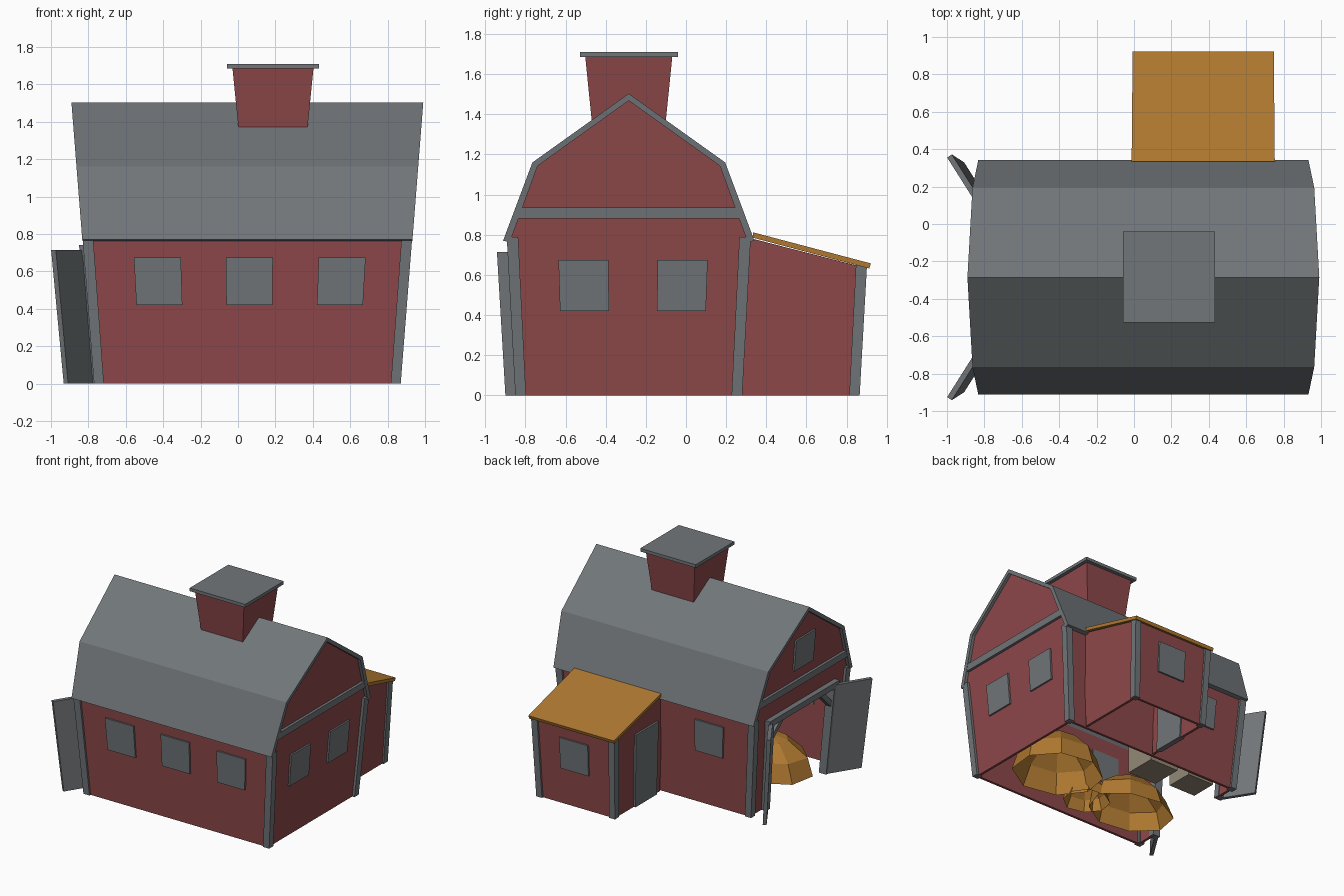
import bpy, bmesh, math, random
from mathutils import Vector

if "Cube" in bpy.data.objects:
    bpy.data.objects.remove(bpy.data.objects["Cube"])

random.seed(4)

def material(name, col):
    m = bpy.data.materials.new(name)
    m.diffuse_color = (*col, 1)
    m.use_nodes = True
    m.node_tree.nodes["Principled BSDF"].inputs["Base Color"].default_value = m.diffuse_color
    return m

RED = material("barn_red", (0.27, 0.065, 0.068))
GREY = material("trim_grey", (0.165, 0.18, 0.19))
GOLD = material("straw_gold", (0.43, 0.19, 0.03))
TAN = material("crate_tan", (0.29, 0.25, 0.18))

BARN = (0.05, -0.285)     # centres of outward flare
SHED = (0.37, 0.28)
FLARE = 0.096

def finish(bm, name, mat, c):
    """Flare upward around c (local plan coordinates) and make the object."""
    for v in bm.verts:
        k = 1 + FLARE * v.co.z if c else 1
        if c:
            v.co.x = c[0] + v.co.x * k
            v.co.y = c[1] + v.co.y * k
    bmesh.ops.recalc_face_normals(bm, faces=bm.faces)
    me = bpy.data.meshes.new(name)
    bm.to_mesh(me)
    bm.free()
    me.materials.append(mat)
    ob = bpy.data.objects.new(name, me)
    bpy.context.collection.objects.link(ob)
    return ob

def box(name, mat, x0, x1, y0, y1, z0, z1, c=BARN):
    bm = bmesh.new()
    bmesh.ops.create_cube(bm, size=1)
    for v in bm.verts:
        v.co = Vector((x0 if v.co.x < 0 else x1, y0 if v.co.y < 0 else y1, z0 if v.co.z < 0 else z1))
    return finish(bm, name, mat, c)

def prism(name, mat, pts, x0, x1, c=BARN):
    """Extrude a (y, z) outline along x."""
    bm = bmesh.new()
    f = bm.faces.new([bm.verts.new((x0, y, z)) for y, z in pts])
    r = bmesh.ops.extrude_face_region(bm, geom=[f])
    for v in r["geom"]:
        if isinstance(v, bmesh.types.BMVert):
            v.co.x = x1
    return finish(bm, name, mat, c)

# barn walls, open below
box("front_wall", RED, -0.80, 0.80, -0.55, -0.53, 0, 0.80)
box("back_wall", RED, -0.80, 0.80, 0.53, 0.55, 0, 0.80)
gable = [(0.55, 0.79), (0.413, 1.14), (0, 1.475), (-0.413, 1.14), (-0.55, 0.79)]
prism("right_wall", RED, [(-0.55, 0), (0.55, 0)] + gable, 0.78, 0.80)
prism("left_wall", RED, [(-0.55, 0), (-0.36, 0), (-0.36, 0.70), (0.36, 0.70), (0.36, 0), (0.55, 0)] + gable,
      -0.80, -0.78)

# corner posts and gable bands
for sx in (-1, 1):
    for sy in (-1, 1):
        xs, ys = sorted((sx * 0.767, sx * 0.82)), sorted((sy * 0.512, sy * 0.565))
        box("corner_post", GREY, *xs, *ys, 0, 0.79)
    box("gable_band", GREY, *sorted((sx * 0.79, sx * 0.82)), -0.51, 0.51, 0.88, 0.935)

# gambrel roof
outer = [(0.583, 0.77), (0.432, 1.16), (0, 1.503), (-0.432, 1.16), (-0.583, 0.77)]
inner = [(-0.552, 0.763), (-0.409, 1.143), (0, 1.468), (0.409, 1.143), (0.552, 0.763)]
prism("roof", GREY, outer + inner, -0.822, 0.822)

# windows
for x in (-0.452, 0.01, 0.476):
    box("front_window", GREY, x - 0.118, x + 0.118, -0.563, -0.525, 0.42, 0.675)
for y in (-0.212, 0.252):
    box("right_window", GREY, 0.775, 0.813, y - 0.117, y + 0.117, 0.42, 0.675)
box("back_window", GREY, -0.56, -0.325, 0.525, 0.563, 0.42, 0.675)
box("loft_window", GREY, -0.813, -0.775, -0.11, 0.11, 1.02, 1.27)

# barn doorway frame, braces and open doors
box("door_lintel", GREY, -0.84, -0.775, -0.41, 0.41, 0.69, 0.74)
for s in (-1, 1):
    box("door_post", GREY, -0.84, -0.775, *sorted((s * 0.355, s * 0.405)), 0, 0.69)
    prism("door_brace", GREY, [(s * 0.36, 0.54), (s * 0.36, 0.59), (s * 0.26, 0.69), (s * 0.21, 0.69)],
          -0.825, -0.785)
    bm = bmesh.new()
    a, b = Vector((-0.82, s * 0.37, 0)), Vector((-0.97, s * 0.607, 0))
    n = Vector((-(b - a).y, (b - a).x, 0)).normalized() * 0.014
    f = bm.faces.new([bm.verts.new(p) for p in (a - n, b - n, b + n, a + n)])
    r = bmesh.ops.extrude_face_region(bm, geom=[f])
    for v in r["geom"]:
        if isinstance(v, bmesh.types.BMVert):
            v.co.z = 0.715
    finish(bm, "barn_door", GREY, BARN)

# cupola, wider at the top
bm = bmesh.new()
bmesh.ops.create_cube(bm, size=1)
for v in bm.verts:
    top = v.co.z > 0
    h = 0.217 if top else 0.185
    v.co = Vector((0.187 + math.copysign(h, v.co.x), -0.285 + math.copysign(h, v.co.y), 1.69 if top else 1.372))
finish(bm, "cupola", RED, None)
box("cupola_cap", GREY, -0.058, 0.432, -0.527, -0.04, 1.685, 1.71, None)

# shed
box("shed_back_wall", RED, -0.335, 0.335, 0.55, 0.57, 0, 0.64, SHED)
for s in (-1, 1):
    prism("shed_side_wall", RED, [(0, 0), (0.57, 0), (0.57, 0.638), (0.03, 0.785), (0, 0.785)],
          s * 0.335, s * 0.315, SHED)
    prism("shed_post", GREY, [(0.533, 0), (0.585, 0), (0.585, 0.637), (0.533, 0.65)],
          s * 0.347, s * 0.297, SHED)
prism("shed_roof", GOLD, [(0.05, 0.785), (0.05, 0.812), (0.603, 0.657), (0.597, 0.632)], -0.355, 0.355, SHED)
box("shed_window", GREY, -0.12, 0.12, 0.545, 0.583, 0.29, 0.54, SHED)
box("shed_door", GREY, -0.35, -0.305, 0.06, 0.33, 0, 0.59, SHED)

# straw piles: low-poly domes, open below
def straw(name, x, y, rx, ry, h):
    bm = bmesh.new()
    n = 8
    rings = []
    for r, z in ((1, 0), (0.85, 0.5), (0.45, 0.9)):
        ring = []
        for i in range(n):
            t = 2 * math.pi * (i + 0.3) / n
            k = r * random.uniform(0.94, 1.04)
            ring.append(bm.verts.new((x + rx * k * math.cos(t), y + ry * k * math.sin(t), z * h)))
        rings.append(ring)
    tip = bm.verts.new((x, y, h))
    for i in range(n):
        j = (i + 1) % n
        for lo, hi in zip(rings, rings[1:]):
            bm.faces.new((lo[i], lo[j], hi[j], hi[i]))
        bm.faces.new((rings[-1][i], rings[-1][j], tip))
    finish(bm, name, GOLD, None)

straw("straw_pile_large", 0.40, -0.40, 0.37, 0.31, 0.32)
straw("straw_pile_door", -0.38, -0.50, 0.36, 0.27, 0.28)
straw("straw_pile_small", -0.02, -0.58, 0.19, 0.17, 0.18)

# crates
box("crate_large", TAN, -0.25, 0.01, -0.05, 0.21, 0, 0.25, None)
box("crate_small", TAN, -0.59, -0.35, 0.0, 0.22, 0, 0.2, None)
